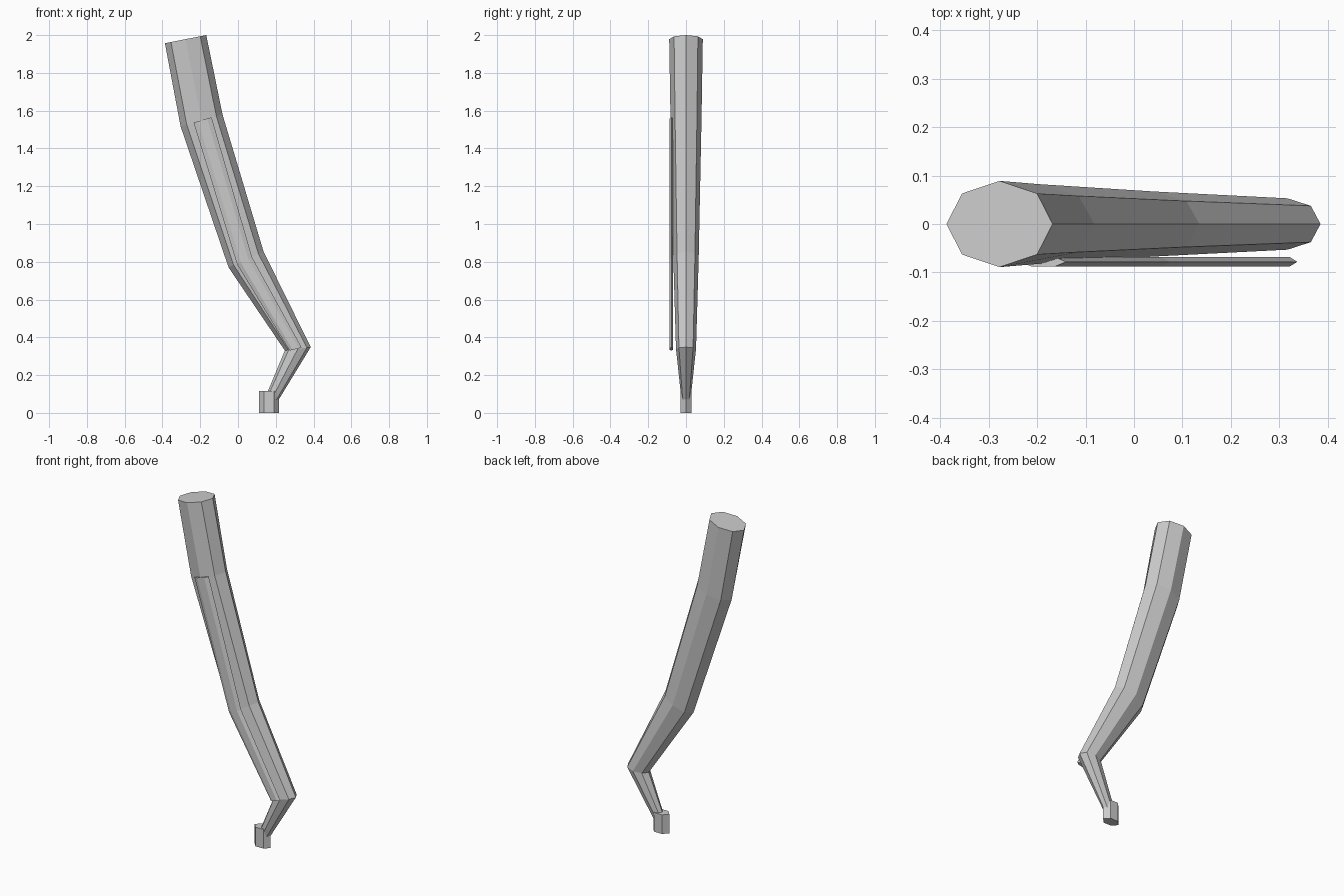
import bpy, bmesh
from math import cos, sin, tau

if "Cube" in bpy.data.objects:
    bpy.data.objects.remove(bpy.data.objects["Cube"])


def loft(name, rings, sides, y=0.0):
    """Skin elliptical rings; each ring = (left x, left z, right x, right z, y radius)."""
    bm = bmesh.new()
    loops = []
    for lx, lz, rx, rz, ry in rings:
        loop = []
        for i in range(sides):
            a = tau * i / sides
            t = (1 + cos(a)) / 2
            loop.append(bm.verts.new((lx + (rx - lx) * t, y + ry * sin(a), lz + (rz - lz) * t)))
        loops.append(loop)
    for a, b in zip(loops, loops[1:]):
        for i in range(sides):
            j = (i + 1) % sides
            bm.faces.new((a[i], a[j], b[j], b[i]))
    bm.faces.new(loops[0])
    bm.faces.new(loops[-1])
    bmesh.ops.recalc_face_normals(bm, faces=bm.faces)
    mesh = bpy.data.meshes.new(name)
    bm.to_mesh(mesh)
    bm.free()
    obj = bpy.data.objects.new(name, mesh)
    bpy.context.collection.objects.link(obj)
    return obj


# bent, tapering eight-sided limb
loft("limb", [
    (-0.387, 1.957, -0.168, 2.00, 0.089),
    (-0.304, 1.517, -0.082, 1.58, 0.082),
    (-0.050, 0.770, 0.135, 0.855, 0.067),
    (0.248, 0.330, 0.385, 0.348, 0.053),
    (0.136, 0.062, 0.197, 0.040, 0.022),
], 8)

# thin strip running along the front side
loft("side_strip", [
    (-0.235, 1.537, -0.140, 1.565, 0.0115),
    (-0.005, 0.787, 0.075, 0.823, 0.0115),
    (0.273, 0.330, 0.337, 0.346, 0.0115),
], 6, y=-0.078)

# hexagonal foot
loft("foot", [
    (0.111, 0.0, 0.218, 0.0, 0.035),
    (0.111, 0.115, 0.218, 0.115, 0.035),
], 6)
